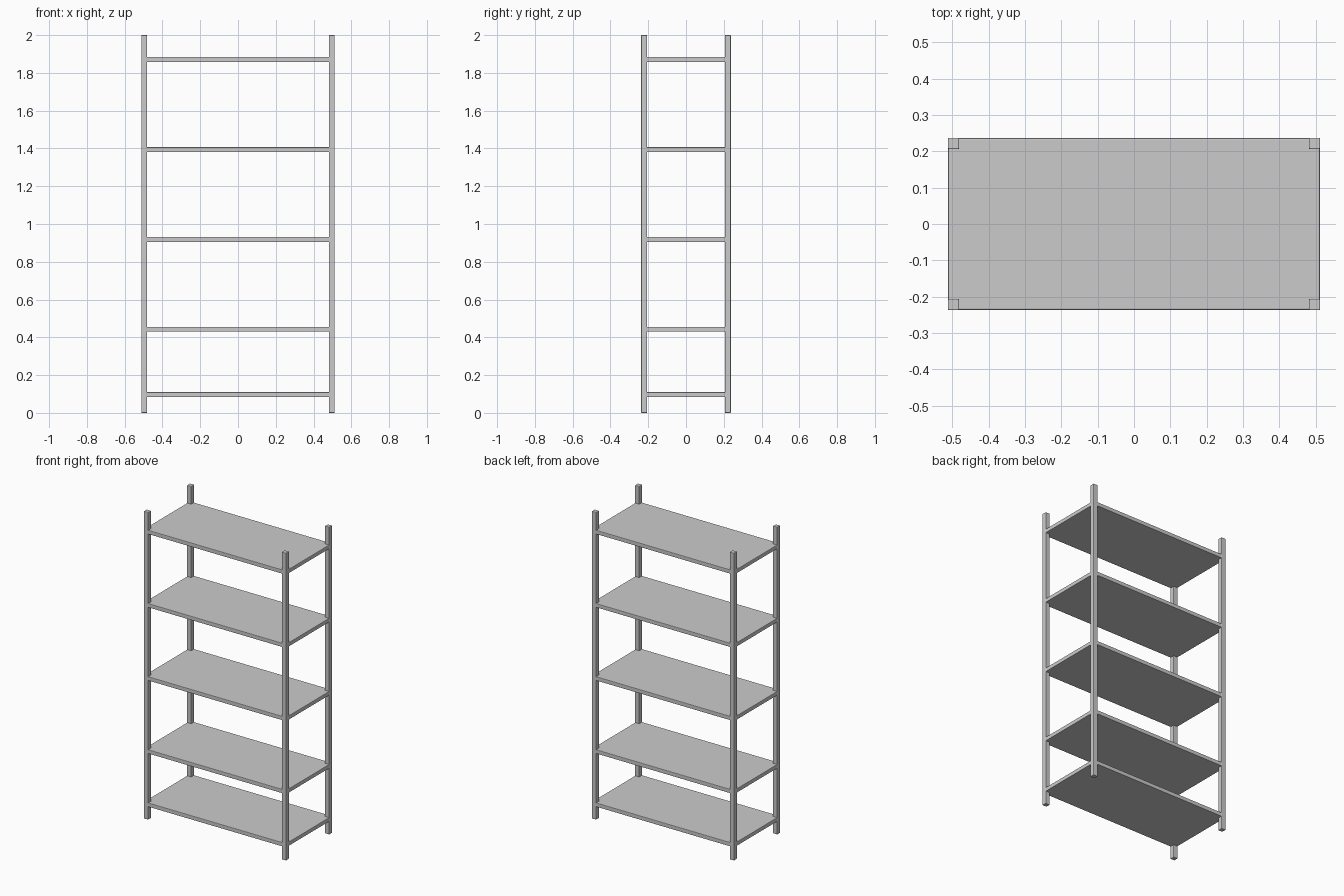
import bpy

if "Cube" in bpy.data.objects:
    bpy.data.objects.remove(bpy.data.objects["Cube"])

HX, HY, H = 0.512, 0.237, 2.0   # half width, half depth, height
POST = 0.031                    # post thickness
THICK = 0.026                   # shelf thickness


def box(name, centre, size, bevel):
    bpy.ops.mesh.primitive_cube_add(size=1, location=centre)
    ob = bpy.context.object
    ob.name = name
    ob.scale = size
    bpy.ops.object.transform_apply(location=False, rotation=False, scale=True)
    mod = ob.modifiers.new("edge_bevel", 'BEVEL')
    mod.width = bevel
    mod.segments = 2
    return ob


# Four corner posts
for xname, sx in (("left", -1), ("right", 1)):
    for yname, sy in (("front", -1), ("back", 1)):
        box(f"{yname}_{xname}_post",
            (sx * (HX - POST / 2), sy * (HY - POST / 2), H / 2),
            (POST, POST, H), 0.003)

# Five shelves, almost flush with the outer faces of the posts
for i, top in enumerate((0.110, 0.456, 0.931, 1.407, 1.884)):
    box(f"shelf_{i + 1}", (0, 0, top - THICK / 2),
        (2 * HX - 0.002, 2 * HY - 0.002, THICK), 0.003)
